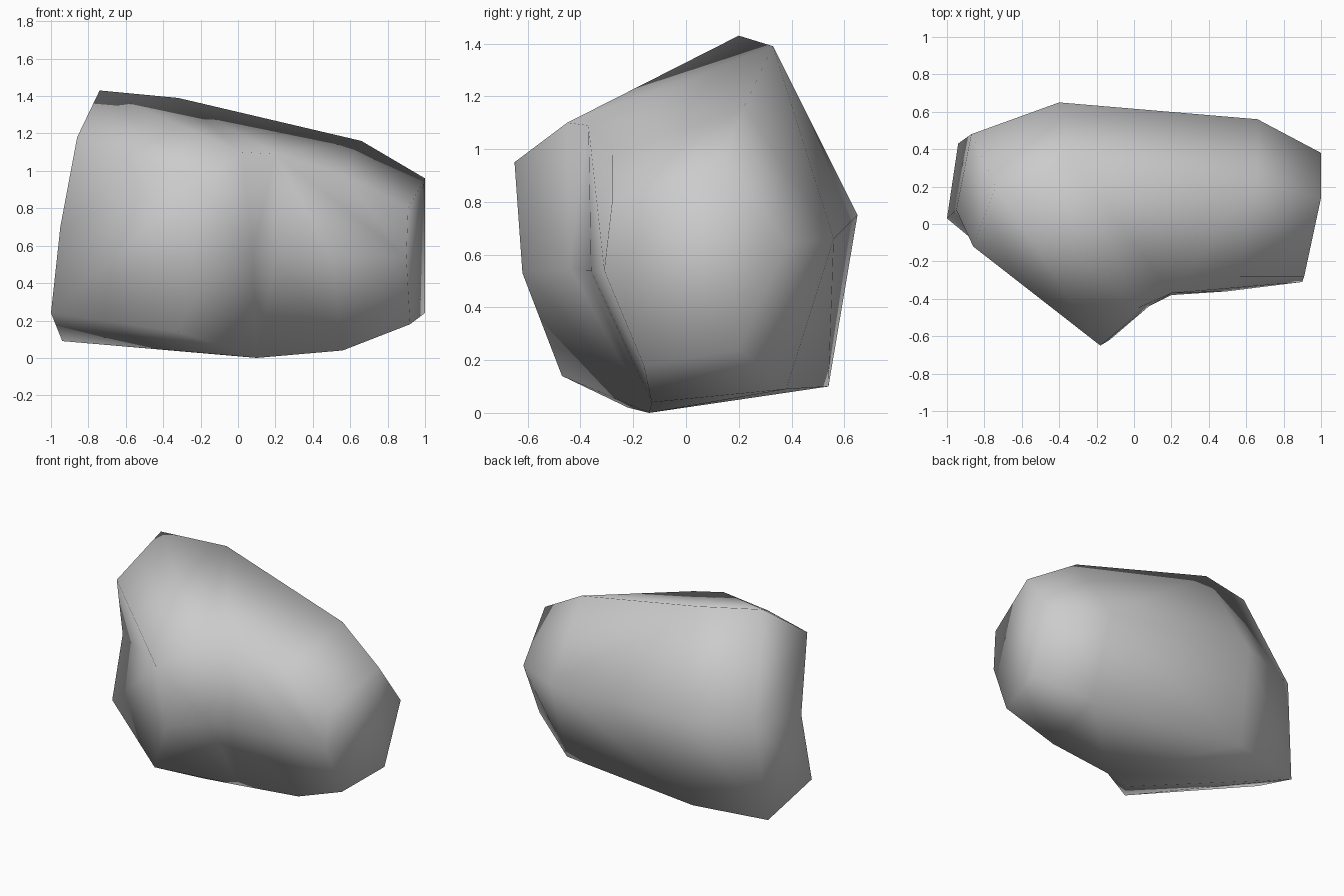
import bpy
import bmesh

cube = bpy.data.objects.get("Cube")
if cube:
    bpy.data.objects.remove(cube, do_unlink=True)

# Corners shared by neighbouring lumps of the rock
spine = {
    "top_back": (-.32, .33, 1.39), "back_bulge": (-.4, .65, .75),
    "back_foot": (-.43, .54, .1), "base": (.1, -.14, 0),
}
cleft_left = {"cleft_left_top": (.02, -.45, 1.1), "cleft_left_mid": (.08, -.44, .55)}
cleft_right = {"cleft_right_top": (.2, -.37, 1.09), "cleft_right_mid": (.2, -.38, .54)}

# Corners of the tall lump with the jutting front ridge
tall_lump = {
    "peak": (-.74, .2, 1.43), "shoulder": (-.86, -.12, 1.18),
    "side_low": (-1, .03, .24), "side_foot": (-.94, .43, .09),
    "side_back": (-.87, .48, .74), "keel": (-.12, -.22, .02),
    "ridge_low": (-.32, -.47, .14), "ridge_mid": (-.13, -.62, .53),
    "ridge_top": (-.18, -.65, .95),
}
# Corners of the lower, blunt lump
blunt_lump = {
    "top": (.66, .22, 1.16), "back": (.66, .56, .66), "back_low": (.66, .38, .09),
    "end_back": (1, .38, .64), "end_low": (1, .2, .24), "end_top": (1, .14, .96),
    "corner_low": (.92, -.16, .18), "corner_mid": (.9, -.31, .54),
    "corner_top": (.91, -.28, .8), "front": (.5, -.36, .54),
    "under_front": (.56, -.13, .04),
}
# Hollows: a corner pressed into the edge between two others
dents = {
    "side_hollow": (-.95, .075, .7), "brow": (.56, -.28, .98),
}
dented_edges = {
    "side_hollow": ("shoulder", "side_low"),
    "brow": ("cleft_right_top", "corner_top"),
}

seam_left = {**spine, **cleft_left}
seam_right = {**spine, **cleft_right}
points = {**seam_left, **seam_right, **tall_lump, **blunt_lump, **dents}


def hull_faces(corners, seams):
    """Triangles of a convex lump, leaving out those lying inside a seam."""
    bm = bmesh.new()
    names = {bm.verts.new(co): name for name, co in corners.items()}
    bmesh.ops.convex_hull(bm, input=list(bm.verts), use_existing_faces=False)
    faces = [[names[v] for v in f.verts] for f in bm.faces]
    bm.free()
    return [f for f in faces if not any(set(f) <= set(s) for s in seams)]


def press(faces, name, edge):
    """Split the triangles on both sides of an edge at the named corner."""
    result = []
    for face in faces:
        if set(edge) <= set(face):
            result += [[name if n == end else n for n in face] for end in edge]
        else:
            result.append(face)
    return result


# Weld the lumps and the narrow cleft between them into one skin
triangles = (
    hull_faces({**seam_left, **tall_lump}, [seam_left])
    + hull_faces({**seam_left, **seam_right}, [seam_left, seam_right])
    + hull_faces({**seam_right, **blunt_lump}, [seam_right])
)
for name, edge in dented_edges.items():
    triangles = press(triangles, name, edge)

bm = bmesh.new()
verts = {name: bm.verts.new(co) for name, co in points.items()}
for tri in triangles:
    corners = [verts[n] for n in tri]
    if not bm.faces.get(corners):
        bm.faces.new(corners)
bmesh.ops.delete(bm, geom=[v for v in bm.verts if not v.link_faces], context="VERTS")
bmesh.ops.holes_fill(bm, edges=[e for e in bm.edges if e.is_boundary], sides=0)
bmesh.ops.recalc_face_normals(bm, faces=list(bm.faces))
for f in bm.faces:
    f.smooth = True

mesh = bpy.data.meshes.new("rock")
bm.to_mesh(mesh)
bm.free()
rock = bpy.data.objects.new("rock", mesh)
bpy.context.collection.objects.link(rock)

# Plain stone colour
stone = bpy.data.materials.new("stone_grey")
stone.use_nodes = True
colour = (.6, .6, .6, 1)
stone.diffuse_color = colour
stone.node_tree.nodes["Principled BSDF"].inputs["Base Color"].default_value = colour
mesh.materials.append(stone)
